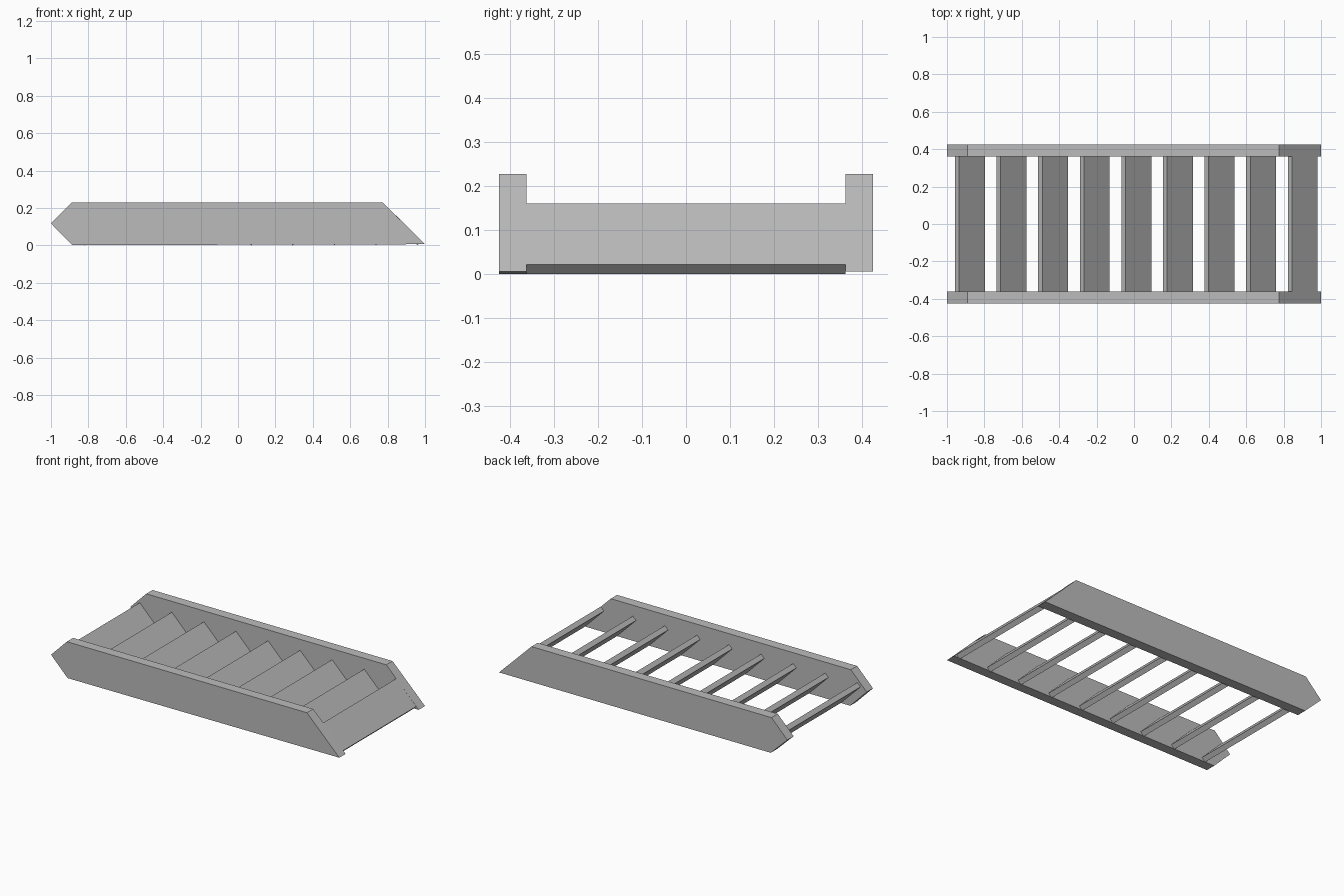
import bpy
import bmesh

cube = bpy.data.objects.get("Cube")
if cube:
    bpy.data.objects.remove(cube, do_unlink=True)

# Single plain grey
grey = bpy.data.materials.new("plain_grey")
grey.use_nodes = True
colour = (0.5, 0.5, 0.5, 1.0)
grey.diffuse_color = colour
grey.node_tree.nodes["Principled BSDF"].inputs["Base Color"].default_value = colour


def extrude_profile(name, profile, y0, y1):
    """Extrude an xz outline along y into a solid."""
    bm = bmesh.new()
    face = bm.faces.new([bm.verts.new((x, y0, z)) for x, z in profile])
    result = bmesh.ops.extrude_face_region(bm, geom=[face])
    verts = [v for v in result["geom"] if isinstance(v, bmesh.types.BMVert)]
    bmesh.ops.translate(bm, verts=verts, vec=(0, y1 - y0, 0))
    bmesh.ops.recalc_face_normals(bm, faces=bm.faces)
    mesh = bpy.data.meshes.new(name)
    bm.to_mesh(mesh)
    bm.free()
    mesh.materials.append(grey)
    obj = bpy.data.objects.new(name, mesh)
    bpy.context.collection.objects.link(obj)
    return obj


INNER, OUTER = 0.362, 0.424
TIP_Z, TOP_Z = 0.006, 0.228


# Side rails: pointed at one end, bevelled at the other
def rail(name, y0, y1, foot_z):
    outline = [(1.0, TIP_Z), (0.775, TOP_Z), (-0.89, TOP_Z),
               (-1.0, 0.117), (-0.885, foot_z)]
    extrude_profile(name, outline, y0, y1)


rail("front_rail", -OUTER, -INNER, 0.001)
rail("back_rail", INNER, OUTER, TIP_Z)

# Nine slanted treads between the rails
WIDTH, THICK, PITCH = 0.138, 0.022, 0.2224
for i in range(9):
    x = -0.957 + i * PITCH
    tread = [(x, WIDTH), (x + THICK, WIDTH + THICK),
             (x + THICK + WIDTH, THICK), (x + WIDTH, 0)]
    extrude_profile(f"tread_{i + 1}", tread, -INNER, INNER)
